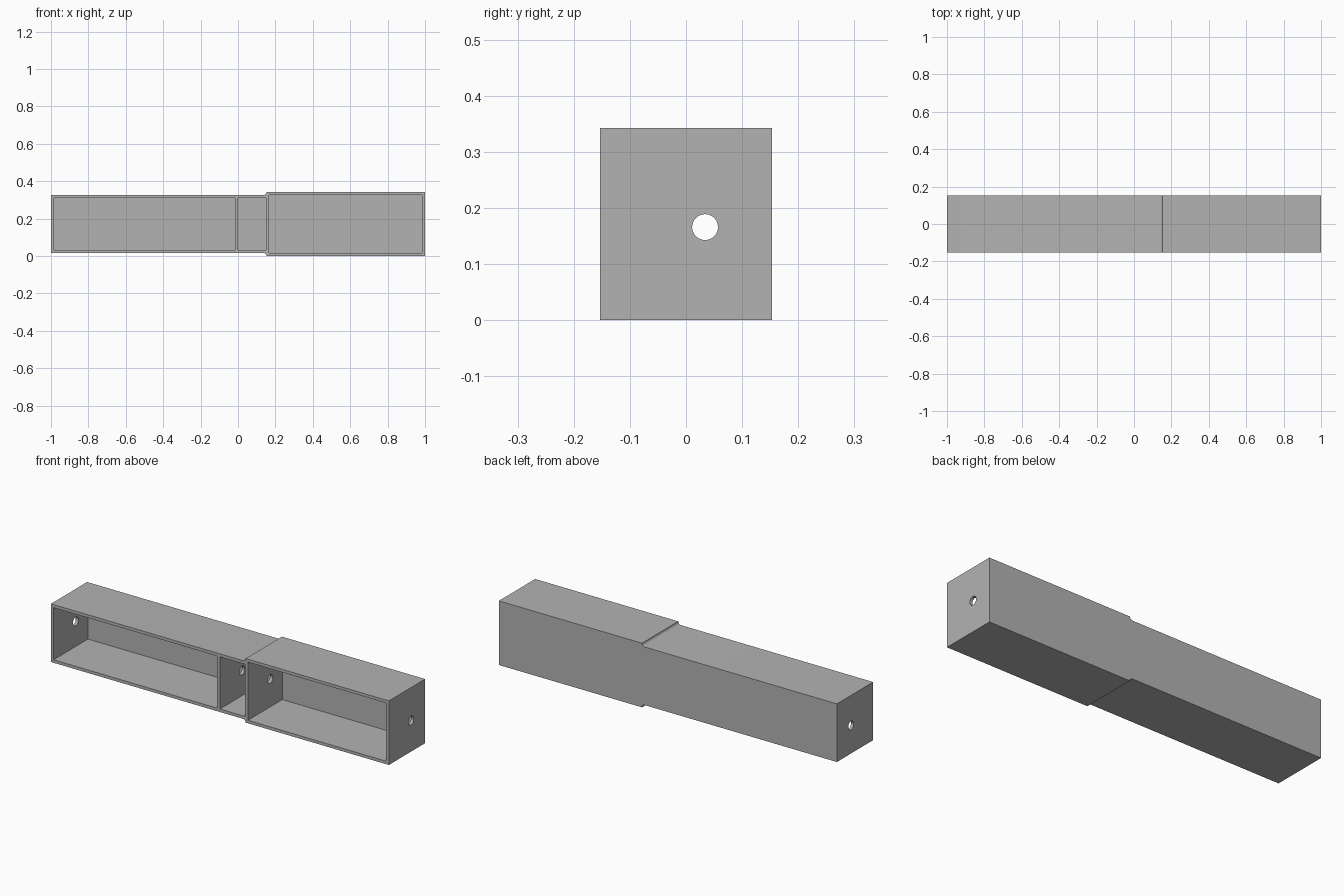
import bpy
import bmesh
from math import sin, cos, pi
from mathutils import Matrix

cube = bpy.data.objects.get("Cube")
if cube:
    bpy.data.objects.remove(cube, do_unlink=True)

HALF_DEPTH = 0.153
WALL = 0.016
HEIGHT = 0.343
STEP = 0.016          # height of the step between the two sections
STEP_X = 0.137

grey = bpy.data.materials.new("grey")
grey.use_nodes = True
colour = (0.45, 0.45, 0.45, 1)
grey.diffuse_color = colour
grey.node_tree.nodes["Principled BSDF"].inputs["Base Color"].default_value = colour


def add_object(name, bm):
    bmesh.ops.recalc_face_normals(bm, faces=bm.faces)
    mesh = bpy.data.meshes.new(name)
    bm.to_mesh(mesh)
    bm.free()
    mesh.materials.append(grey)
    obj = bpy.data.objects.new(name, mesh)
    bpy.context.collection.objects.link(obj)
    return obj


def box(name, x0, x1, y0, y1, z0, z1):
    bm = bmesh.new()
    bmesh.ops.create_cube(bm, size=1)
    for v in bm.verts:
        v.co.x = x1 if v.co.x > 0 else x0
        v.co.y = y1 if v.co.y > 0 else y0
        v.co.z = z1 if v.co.z > 0 else z0
    return add_object(name, bm)


def cut(target, cutter):
    cutter.hide_render = True
    bpy.context.view_layer.objects.active = target
    mod = target.modifiers.new("cut", 'BOOLEAN')
    mod.operation = 'DIFFERENCE'
    mod.solver = 'EXACT'
    mod.object = cutter
    bpy.ops.object.modifier_apply(modifier=mod.name)
    bpy.data.objects.remove(cutter, do_unlink=True)


# Stepped housing: upper outline with a concave fillet, mirrored for the underside
fillet = [(STEP_X + STEP * sin(a), HEIGHT - STEP * cos(a))
          for a in (i * pi / 16 for i in range(9))]
upper = [(-1, HEIGHT - STEP)] + fillet + [(1, HEIGHT)]
outline = upper + [(x, HEIGHT - z) for x, z in reversed(upper)]
bm = bmesh.new()
face = bm.faces.new([bm.verts.new((x, -HALF_DEPTH, z)) for x, z in outline])
extruded = bmesh.ops.extrude_face_region(bm, geom=[face])["geom"]
bmesh.ops.translate(bm, vec=(0, 2 * HALF_DEPTH, 0),
                    verts=[g for g in extruded if isinstance(g, bmesh.types.BMVert)])
housing = add_object("stepped_housing", bm)

# Three compartments open to the front: long, narrow middle, tall
for x0, x1, inset in ((-1 + WALL, -WALL, STEP + WALL),
                      (0, 0.15, STEP + WALL),
                      (0.166, 1 - WALL, WALL)):
    cut(housing, box("compartment_cutter", x0, x1, -0.3, HALF_DEPTH - WALL,
                     inset, HEIGHT - inset))

# Round hole through both ends and both dividers
bm = bmesh.new()
bmesh.ops.create_cone(bm, cap_ends=True, segments=48, radius1=0.023, radius2=0.023,
                      depth=2.4,
                      matrix=Matrix.Translation((0, 0.034, 0.166)) @ Matrix.Rotation(pi / 2, 4, 'Y'))
cut(housing, add_object("hole_cutter", bm))

# Smooth the fillets and the hole, keep the other edges sharp
bpy.ops.object.select_all(action='DESELECT')
housing.select_set(True)
bpy.context.view_layer.objects.active = housing
bpy.ops.object.shade_smooth_by_angle(angle=pi / 6)
